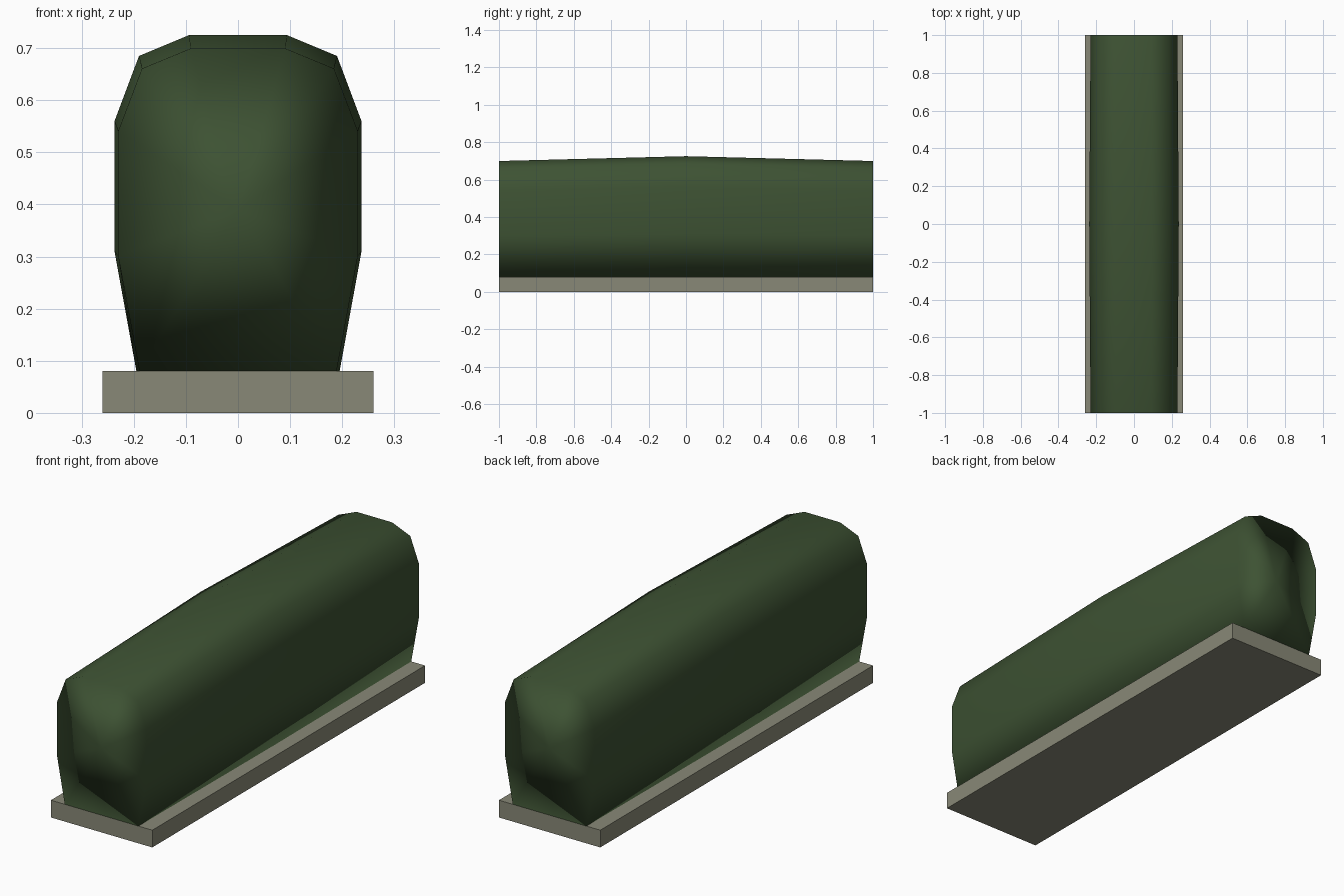
import bpy
import bmesh

default = bpy.data.objects.get("Cube")
if default:
    bpy.data.objects.remove(default, do_unlink=True)


def make_material(name, rgb):
    mat = bpy.data.materials.new(name)
    mat.use_nodes = True
    colour = (*rgb, 1.0)
    mat.diffuse_color = colour
    mat.node_tree.nodes["Principled BSDF"].inputs["Base Color"].default_value = colour
    return mat


def make_object(name, bm, mat):
    bmesh.ops.recalc_face_normals(bm, faces=bm.faces[:])
    mesh = bpy.data.meshes.new(name)
    bm.to_mesh(mesh)
    bm.free()
    mesh.materials.append(mat)
    obj = bpy.data.objects.new(name, mesh)
    bpy.context.collection.objects.link(obj)
    return obj


stone = make_material("grey stone", (0.25, 0.25, 0.185))
leaf = make_material("dark leaf green", (0.047, 0.084, 0.033))

BASE = 0.08

# Flat stone slab under the hedge
bm = bmesh.new()
bmesh.ops.create_cube(bm, size=1.0)
for v in bm.verts:
    v.co.x *= 0.52
    v.co.y *= 2.0
    v.co.z = (v.co.z + 0.5) * BASE
make_object("base_slab", bm, stone)

# Hedge: a rounded cross-section lofted through three rings, fullest in the middle
half = [(0.195, BASE), (0.237, 0.31), (0.237, 0.56), (0.19, 0.685), (0.094, 0.725)]
profile = half + [(-x, z) for x, z in reversed(half)]

bm = bmesh.new()
rings = []
for y, sx, sz in [(-1, 0.97, 0.96), (0, 1, 1), (1, 0.97, 0.96)]:
    rings.append([bm.verts.new((x * sx, y, BASE + (z - BASE) * sz)) for x, z in profile])

count = len(profile)
for a, b in zip(rings, rings[1:]):
    for i in range(count):
        j = (i + 1) % count
        bm.faces.new((a[i], a[j], b[j], b[i]))

# End caps fan out from a middle point
for ring in (rings[0], rings[-1]):
    centre = bm.verts.new((0, ring[0].co.y, 0.39))
    for i in range(count):
        bm.faces.new((ring[i], ring[(i + 1) % count], centre))

for face in bm.faces:
    face.smooth = True
hedge = make_object("hedge", bm, leaf)

# Large side faces dominate the soft shading
soft = hedge.modifiers.new("soft_shading", 'WEIGHTED_NORMAL')
soft.mode = 'FACE_AREA'
soft.weight = 50
